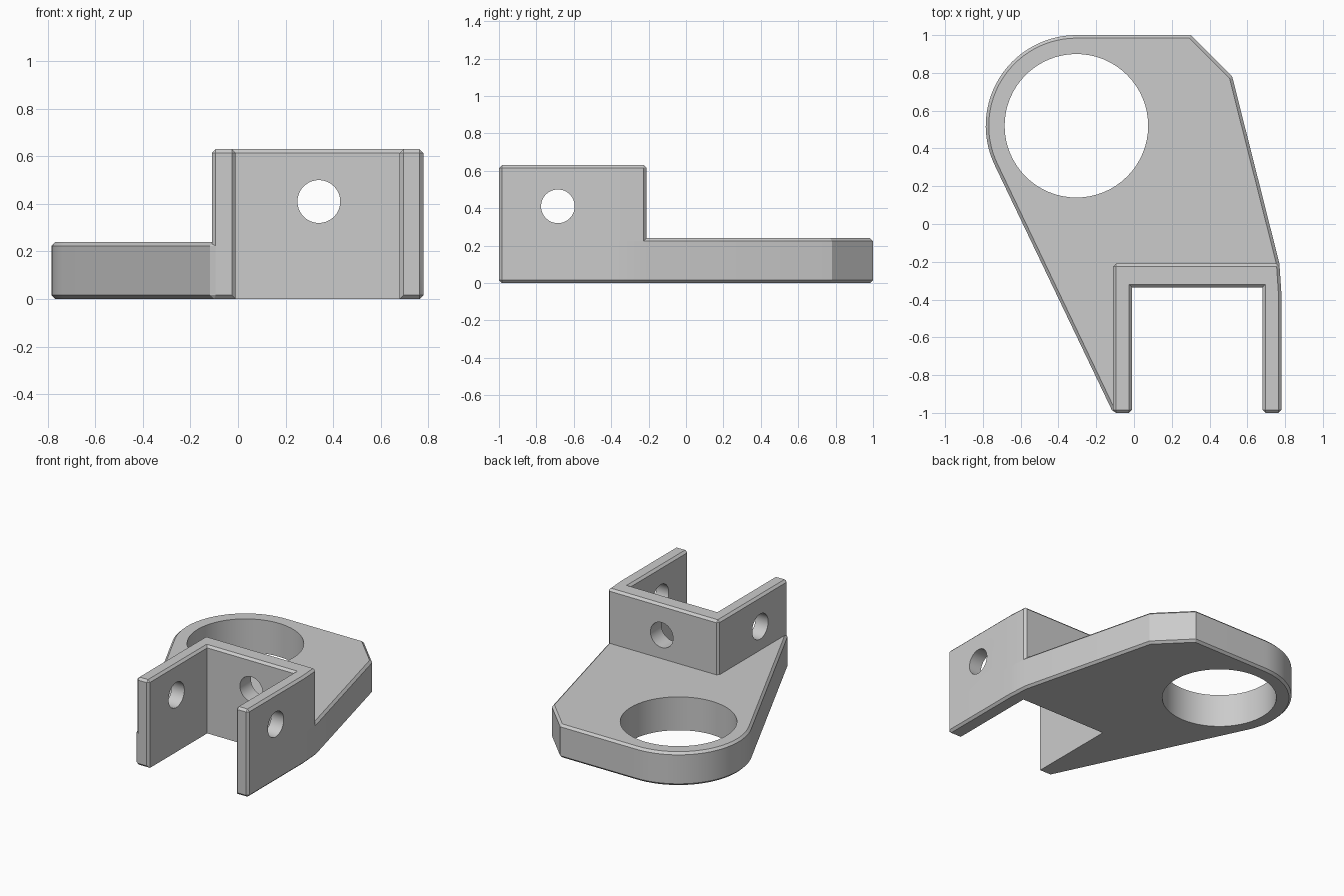
import bpy, bmesh, math
from mathutils import Matrix, Vector

if "Cube" in bpy.data.objects:
    bpy.data.objects.remove(bpy.data.objects["Cube"])

CHAMFER = 0.016
RING = Vector((-0.305, 0.52))
RING_R = 0.48

metal = bpy.data.materials.new("grey metal")
metal.use_nodes = True
metal.diffuse_color = (0.6, 0.6, 0.6, 1)
metal.node_tree.nodes["Principled BSDF"].inputs["Base Color"].default_value = (0.6, 0.6, 0.6, 1)


def make_object(name, bm):
    bmesh.ops.recalc_face_normals(bm, faces=bm.faces)
    mesh = bpy.data.meshes.new(name)
    bm.to_mesh(mesh)
    bm.free()
    mesh.materials.append(metal)
    obj = bpy.data.objects.new(name, mesh)
    bpy.context.collection.objects.link(obj)
    return obj


def in_notch(v):
    return -0.05 < v.co.x < 0.7 and -0.99 < v.co.y < -0.3


def chamfered(edge):
    a, b = edge.verts
    if abs(a.co.z - b.co.z) < 1e-5:
        # the lower rim of the notch stays sharp
        return not (a.co.z < 0.01 and (in_notch(a) or in_notch(b)))
    return edge.calc_face_angle_signed() > math.radians(60)


def extruded(name, outline, height):
    """Extrude a plan outline upward and chamfer its rims and square corners."""
    bm = bmesh.new()
    base = bm.faces.new([bm.verts.new((x, y, 0)) for x, y in outline])
    top = bmesh.ops.extrude_face_region(bm, geom=[base], use_keep_orig=True)
    verts = [g for g in top["geom"] if isinstance(g, bmesh.types.BMVert)]
    bmesh.ops.translate(bm, verts=verts, vec=(0, 0, height))
    bmesh.ops.recalc_face_normals(bm, faces=bm.faces)
    bmesh.ops.bevel(bm, geom=[e for e in bm.edges if chamfered(e)], offset=CHAMFER,
                    segments=1, affect='EDGES', clamp_overlap=True)
    return make_object(name, bm)


def cylinder_cutter(name, centre, radius, depth, axis):
    bm = bmesh.new()
    turn = Vector((0, 0, 1)).rotation_difference(Vector(axis)).to_matrix().to_4x4()
    bmesh.ops.create_cone(bm, cap_ends=True, segments=64, radius1=radius, radius2=radius,
                          depth=depth, matrix=Matrix.Translation(centre) @ turn)
    return make_object(name, bm)


def combine(target, other, operation):
    mod = target.modifiers.new(operation, 'BOOLEAN')
    mod.operation, mod.object, mod.solver = operation, other, 'EXACT'
    bpy.context.view_layer.objects.active = target
    bpy.ops.object.modifier_apply(modifier=mod.name)
    bpy.data.objects.remove(other)


# Notched clevis outline, shared by the plate and the upright walls
legs = [(-0.11, -1), (-0.01, -1), (-0.01, -0.335), (0.68, -0.335),
        (0.68, -1), (0.78, -1), (0.78, -0.36), (0.77, -0.21)]

# Plate: rounded ring end running tangentially into the left leg
to_leg = Vector(legs[0]) - RING
end = math.atan2(to_leg.y, to_leg.x) - math.acos(RING_R / to_leg.length) + math.tau
steps = 28
arc = []
for i in range(steps + 1):
    t = math.pi / 2 + (end - math.pi / 2) * i / steps
    arc.append((RING.x + RING_R * math.cos(t), RING.y + RING_R * math.sin(t)))
bracket = extruded("bracket", legs + [(0.52, 0.78), (0.30, 1)] + arc, 0.24)

# Upright U-shaped walls
walls = extruded("clevis_walls", legs + [(-0.11, -0.21)], 0.63)
combine(bracket, walls, 'UNION')

# Ring bore and pin holes
for name, centre, radius, depth, axis in [
        ("ring_bore", (RING.x, RING.y, 0.12), 0.38, 1, (0, 0, 1)),
        ("side_pin_holes", (0.34, -0.685, 0.41), 0.09, 2, (1, 0, 0)),
        ("back_wall_hole", (0.34, -0.27, 0.41), 0.09, 0.4, (0, 1, 0))]:
    combine(bracket, cylinder_cutter(name, centre, radius, depth, axis), 'DIFFERENCE')

bpy.ops.object.select_all(action='DESELECT')
bracket.select_set(True)
bpy.context.view_layer.objects.active = bracket
bpy.ops.object.shade_smooth_by_angle(angle=math.radians(20))
